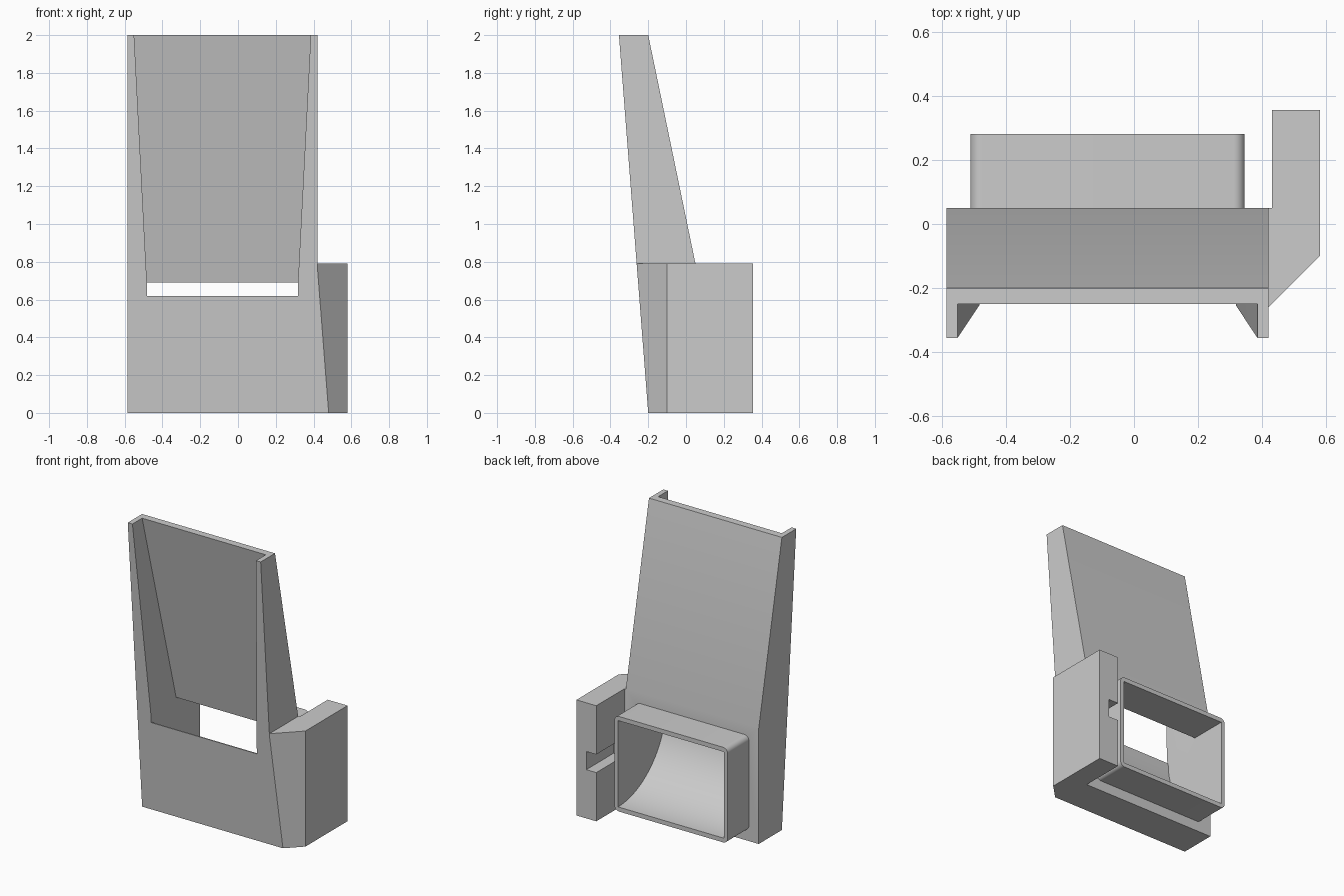
import bpy, bmesh, math
from mathutils import Vector

if "Cube" in bpy.data.objects:
    bpy.data.objects.remove(bpy.data.objects["Cube"], do_unlink=True)

grey = bpy.data.materials.new("plain grey")
grey.use_nodes = True
grey.diffuse_color = (0.6, 0.6, 0.6, 1)
grey.node_tree.nodes["Principled BSDF"].inputs["Base Color"].default_value = (0.6, 0.6, 0.6, 1)

MID = -0.0825      # centre line of the holder
HALF = 0.5025      # half width of the holder
INNER = 0.40       # half width of the duct
LOW = 0.79         # height of the base


def front_y(z):
    return -0.2 - 0.0775 * z


def back_y(z):
    return -0.2 + 0.25 * (2 - z) / (2 - LOW)


def finish(name, bm):
    bmesh.ops.recalc_face_normals(bm, faces=bm.faces)
    mesh = bpy.data.meshes.new(name)
    bm.to_mesh(mesh)
    bm.free()
    mesh.materials.append(grey)
    obj = bpy.data.objects.new(name, mesh)
    bpy.context.collection.objects.link(obj)
    return obj


def loft(ring_a, ring_b):
    """Closed solid between two matching rings of points."""
    bm = bmesh.new()
    a = [bm.verts.new(p) for p in ring_a]
    b = [bm.verts.new(p) for p in ring_b]
    bm.faces.new(a)
    bm.faces.new(b)
    for i in range(len(a)):
        j = (i + 1) % len(a)
        bm.faces.new((a[i], a[j], b[j], b[i]))
    return bm


def side_extrude(profile, half):
    return loft([(MID - half, y, z) for y, z in profile],
                [(MID + half, y, z) for y, z in profile])


def cut(obj, cutter):
    mod = obj.modifiers.new("cut", 'BOOLEAN')
    mod.operation = 'DIFFERENCE'
    mod.solver = 'EXACT'
    mod.object = cutter
    bpy.context.view_layer.objects.active = obj
    bpy.ops.object.modifier_apply(modifier=mod.name)


# Leaning main body
body = finish("holder_body", side_extrude(
    [(front_y(0), 0), (front_y(2), 2), (back_y(2), 2), (back_y(LOW), LOW), (0.05, 0)], HALF))

# Rounded rectangular spout on the back
outline = []
radius, wide, tall = 0.035, 0.428, 0.325
for k, (sx, sz) in enumerate([(1, 1), (-1, 1), (-1, -1), (1, -1)]):
    for i in range(9):
        a = math.pi / 2 * (k + i / 8)
        outline.append((MID + sx * (wide - radius) + radius * math.cos(a),
                        LOW / 2 + sz * (tall - radius) + radius * math.sin(a)))
spout = finish("back_spout", loft([(x, 0.05, z) for x, z in outline],
                                  [(x, 0.28, z) for x, z in outline]))

# Duct cutter with a quarter-round floor
floor = [(0.28 - 0.52 * math.sin(t), 0.62 - 0.52 * math.cos(t))
         for t in (math.pi / 2 * i / 32 for i in range(33))]
duct = finish("duct_cutter", side_extrude(
    [(0.4, 0.1)] + floor + [(-0.6, 0.62), (-0.6, 0.69), (0.4, 0.69)], INNER))


# Flared front pocket cutter
def pocket_ring(z):
    w = INNER + 0.0675 * (z - 0.69) / 1.31
    y = back_y(z) - 0.05
    return [(MID - w, -0.8, z), (MID + w, -0.8, z), (MID + w, y, z), (MID - w, y, z)]


pocket = finish("pocket_cutter", loft(pocket_ring(0.65), pocket_ring(2.2)))

cut(body, pocket)
cut(body, duct)
cut(spout, duct)

# Side bracket, trimmed flush with the sloping front
plan = [(0.42, -0.26), (0.58, -0.1), (0.58, 0.355), (0.43, 0.355), (0.43, 0.05), (0.42, 0.05)]
bm = loft([(x, y, 0) for x, y in plan], [(x, y, LOW) for x, y in plan])
trim = bmesh.ops.bisect_plane(bm, geom=bm.verts[:] + bm.edges[:] + bm.faces[:],
                              plane_co=(0, front_y(0), 0),
                              plane_no=Vector((0, -1, -0.0775)), clear_outer=True)
bmesh.ops.holes_fill(bm, edges=[e for e in bm.edges if e.is_boundary], sides=0)
bracket = finish("side_bracket", bm)

# Horizontal groove on the bracket's inner face
groove_plan = [(0.40, 0.06), (0.505, 0.06), (0.505, 0.5), (0.40, 0.5)]
groove = finish("groove_cutter", loft([(x, y, 0.333) for x, y in groove_plan],
                                      [(x, y, 0.457) for x, y in groove_plan]))
cut(bracket, groove)

for helper in (duct, pocket, groove):
    bpy.data.objects.remove(helper, do_unlink=True)

# Smooth the curved faces, keep edges sharp
for obj in (body, spout, bracket):
    bpy.ops.object.select_all(action='DESELECT')
    obj.select_set(True)
    bpy.context.view_layer.objects.active = obj
    bpy.ops.object.shade_smooth_by_angle(angle=math.radians(25))
